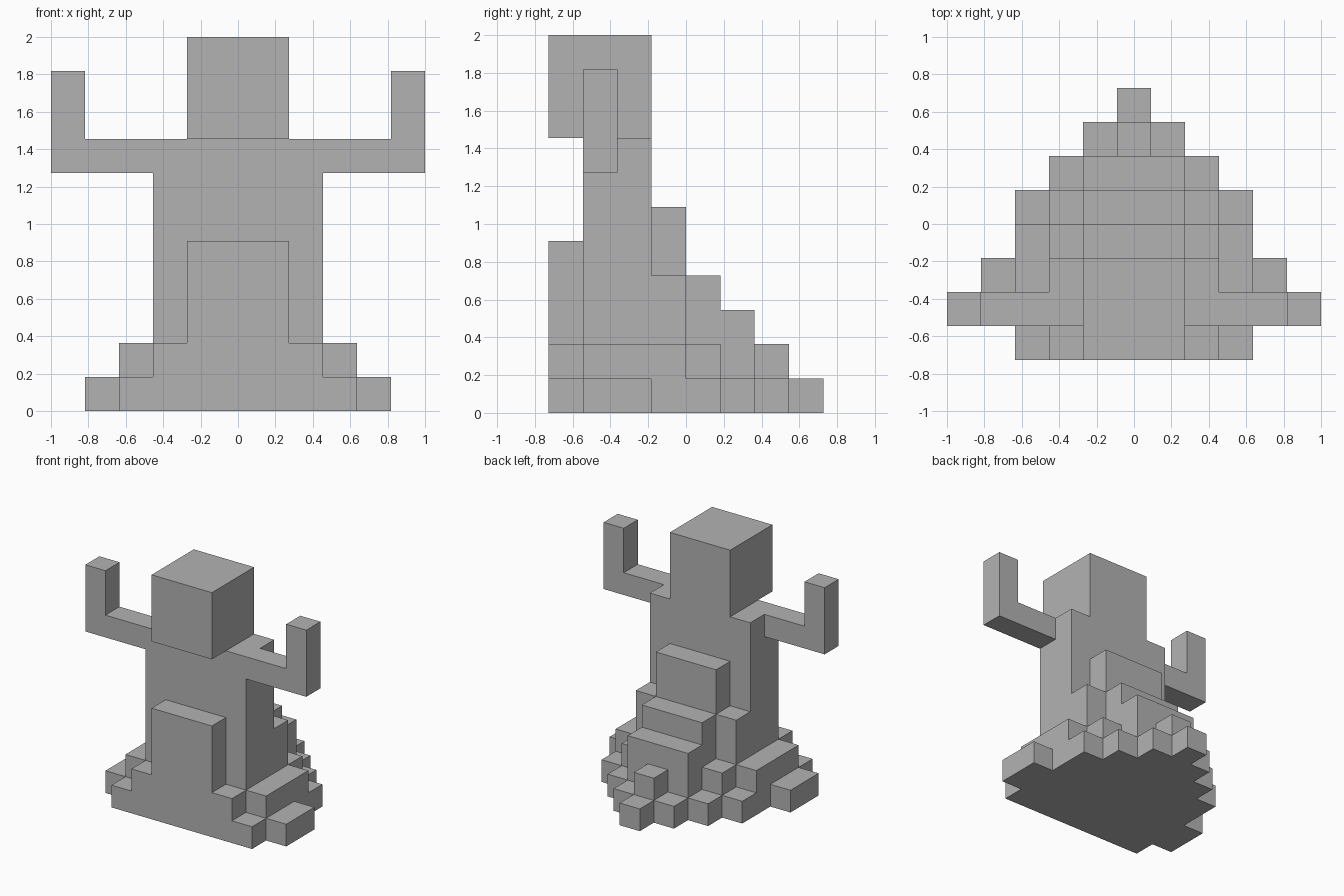
import bpy
import bmesh
from mathutils import Matrix, Vector

if "Cube" in bpy.data.objects:
    bpy.data.objects.remove(bpy.data.objects["Cube"], do_unlink=True)

U = 2 / 11      # edge of one block
FRONT = -4      # front plane, in blocks

grey = bpy.data.materials.new("stone grey")
grey.use_nodes = True
COLOUR = (0.45, 0.45, 0.45, 1)
grey.diffuse_color = COLOUR
grey.node_tree.nodes["Principled BSDF"].inputs["Base Color"].default_value = COLOUR


def blocks(name, boxes):
    """One object from boxes (x0, x1, y0, y1, z0, z1) in blocks, y from the front."""
    bm = bmesh.new()
    for x0, x1, y0, y1, z0, z1 in boxes:
        lo = Vector((x0, y0 + FRONT, z0)) * U
        hi = Vector((x1, y1 + FRONT, z1)) * U
        bmesh.ops.create_cube(bm, size=1, matrix=Matrix.Translation((lo + hi) / 2)
                              @ Matrix.Diagonal((*(hi - lo), 1)))
    mesh = bpy.data.meshes.new(name)
    bm.to_mesh(mesh)
    bm.free()
    mesh.materials.append(grey)
    obj = bpy.data.objects.new(name, mesh)
    bpy.context.collection.objects.link(obj)
    return obj


def centred(name, rows):
    """Boxes symmetric about x = 0, as (half width, y0, y1, z0, z1)."""
    return blocks(name, [(-h, h, *rest) for h, *rest in rows])


# Stepped footing, narrowing to a point at the back
centred("base_layer", [(3.5, 0, 1, 0, 1), (4.5, 1, 3, 0, 1), (3.5, 3, 5, 0, 1),
                       (2.5, 5, 6, 0, 1), (1.5, 6, 7, 0, 1), (0.5, 7, 8, 0, 1)])
centred("second_layer", [(2.5, 0, 1, 1, 2), (3.5, 1, 4, 1, 2), (2.5, 4, 5, 1, 2),
                         (1.5, 5, 6, 1, 2), (0.5, 6, 7, 1, 2)])

# Stairs climbing the back
centred("back_steps", [(1.5, 5, 6, 2, 3), (1.5, 4, 5, 2, 4),
                       (2.5, 3, 4, 2, 4), (1.5, 3, 4, 4, 6)])

# Body, belly and head
centred("torso", [(2.5, 1, 3, 2, 8)])
centred("belly", [(1.5, 0, 1, 2, 5)])
centred("head", [(1.5, 0, 3, 8, 11)])

# Raised arms, mirrored across the body
arms = blocks("arms", [(2.5, 5.5, 1, 2, 7, 8), (4.5, 5.5, 1, 2, 8, 10)])
arms.modifiers.new("Mirror", "MIRROR").use_clip = False
